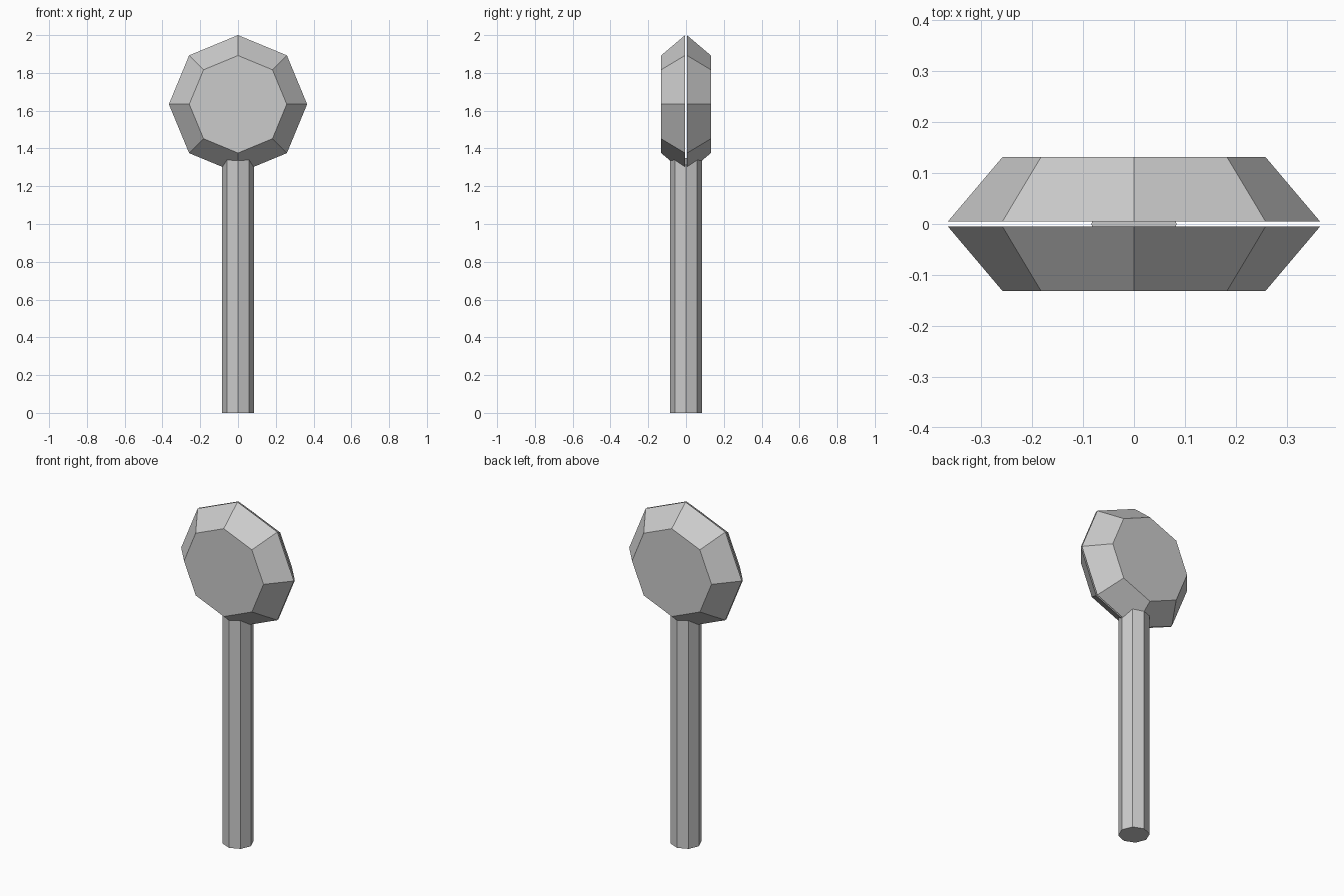
import bpy
import math

if "Cube" in bpy.data.objects:
    bpy.data.objects.remove(bpy.data.objects["Cube"])

grey = bpy.data.materials.new("plain grey")
grey.diffuse_color = (0.6, 0.6, 0.6, 1)
grey.use_nodes = True
grey.node_tree.nodes["Principled BSDF"].inputs["Base Color"].default_value = grey.diffuse_color


def octagon_part(name, r1, r2, depth, location, rotation=(0, 0, 0)):
    """Eight-sided prism or frustum with flat faces."""
    bpy.ops.mesh.primitive_cone_add(vertices=8, radius1=r1, radius2=r2, depth=depth,
                                    location=location, rotation=rotation)
    part = bpy.context.object
    part.name = name
    part.data.materials.append(grey)
    return part


# Handle: straight octagonal shaft ending just inside the head
HANDLE_TOP = 1.35
octagon_part("handle", 0.084, 0.084, HANDLE_TOP, (0, 0, HANDLE_TOP / 2))

# Head: two bevelled octagonal halves, back to back with a thin gap
RADIUS, FACE_RADIUS = 0.366, 0.258
GAP, OUTER = 0.0045, 0.132
for name, side in (("front_head", -1), ("back_head", 1)):
    octagon_part(name, RADIUS, FACE_RADIUS, OUTER - GAP,
                 (0, side * (OUTER + GAP) / 2, 2 - RADIUS),
                 (-side * math.pi / 2, 0, 0))
